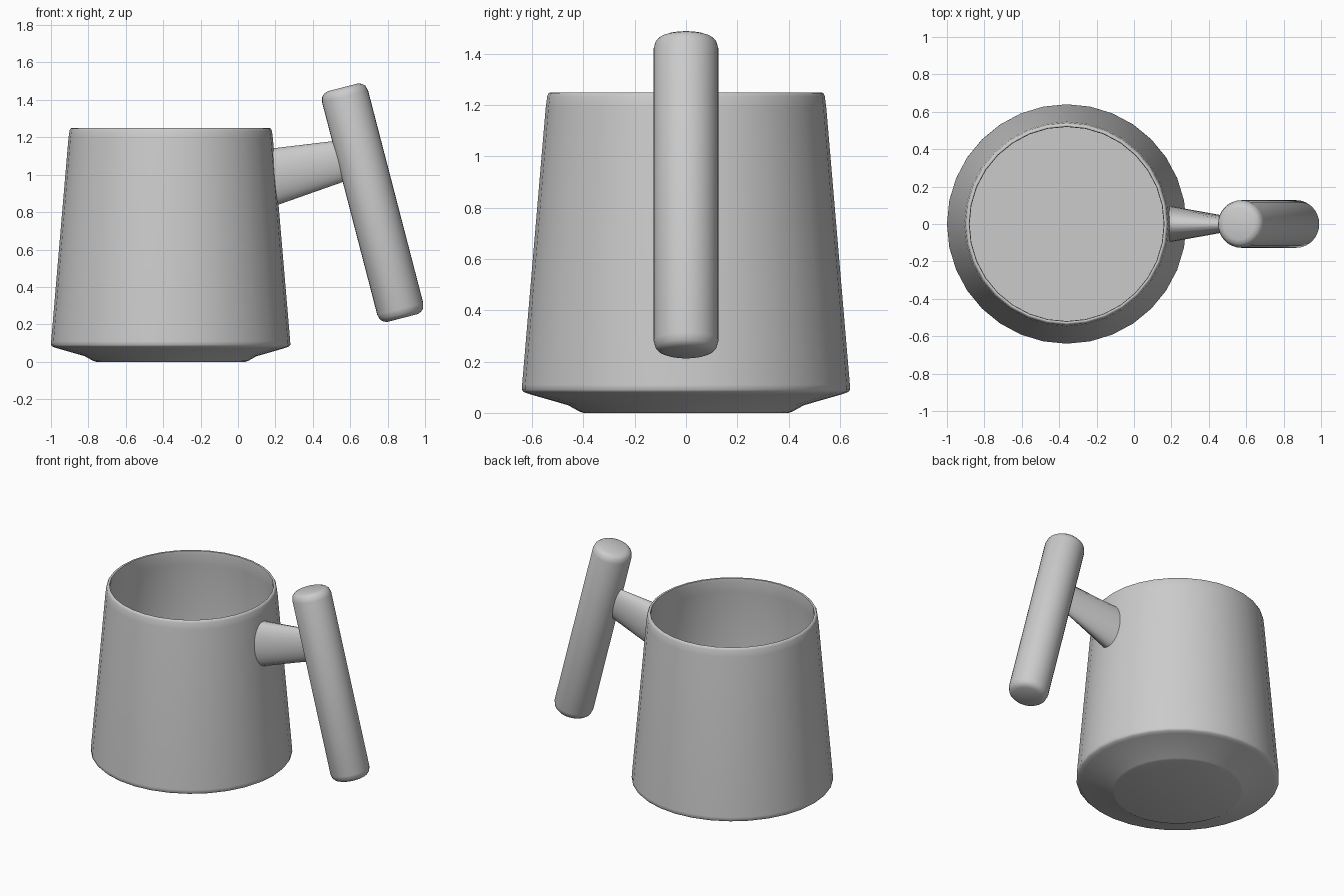
import bpy, bmesh
from math import cos, sin, pi, radians
from mathutils import Vector

if "Cube" in bpy.data.objects:
    bpy.data.objects.remove(bpy.data.objects["Cube"])

CX = -0.36  # mug axis


def loft(name, rings, angle=50):
    """Skin a list of vertex rings and cap both ends."""
    bm = bmesh.new()
    loops = [[bm.verts.new(p) for p in ring] for ring in rings]
    for a, b in zip(loops, loops[1:]):
        n = len(a)
        for i in range(n):
            j = (i + 1) % n
            bm.faces.new((a[i], a[j], b[j], b[i]))
    bm.faces.new(list(reversed(loops[0])))
    bm.faces.new(loops[-1])
    bmesh.ops.recalc_face_normals(bm, faces=bm.faces)
    me = bpy.data.meshes.new(name)
    bm.to_mesh(me)
    bm.free()
    ob = bpy.data.objects.new(name, me)
    bpy.context.collection.objects.link(ob)
    bpy.ops.object.select_all(action='DESELECT')
    bpy.context.view_layer.objects.active = ob
    ob.select_set(True)
    bpy.ops.object.shade_smooth_by_angle(angle=radians(angle))
    return ob


def ring(center, u, v, n=32):
    """Ellipse around center spanned by the half axes u and v."""
    return [center + u * cos(2 * pi * i / n) + v * sin(2 * pi * i / n)
            for i in range(n)]


X, Y = Vector((1, 0, 0)), Vector((0, 1, 0))

# Cup: outside from foot to rim, then inside down to the floor
profile = [(0.40, 0), (0.415, 0.005), (0.46, 0.03), (0.61, 0.073),
           (0.632, 0.081), (0.64, 0.09), (0.639, 0.11), (0.547, 1.19),
           (0.541, 1.235), (0.535, 1.247), (0.528, 1.25), (0.521, 1.247),
           (0.519, 1.23), (0.526, 1.15), (0.612, 0.13), (0.60, 0.10)]
loft("cup", [ring(Vector((CX, 0, z)), X * r, Y * r) for r, z in profile])

# Grip: tilted round bar with softened ends
top, bottom = Vector((0.56, 0, 1.467)), Vector((0.88, 0, 0.234))
axis = (bottom - top).normalized()
side = Y.cross(axis).normalized()
length = (bottom - top).length
half = [(0.0, 0.085), (0.008, 0.105), (0.022, 0.119), (0.05, 0.127)]
steps = half + [(length - d, r) for d, r in reversed(half)]
loft("grip", [ring(top + axis * d, side * r, Y * r) for d, r in steps])

# Connector: tapered oval arm from the cup wall into the grip
ends = [((0.178, 1.14), (0.202, 0.835), 0.097),
        ((0.58, 1.188), (0.60, 0.975), 0.025)]
arm = []
for (xa, za), (xb, zb), w in ends:
    a, b = Vector((xa, 0, za)), Vector((xb, 0, zb))
    arm.append(ring((a + b) / 2, (a - b) / 2, Y * w, 24))
loft("handle_connector", arm)
